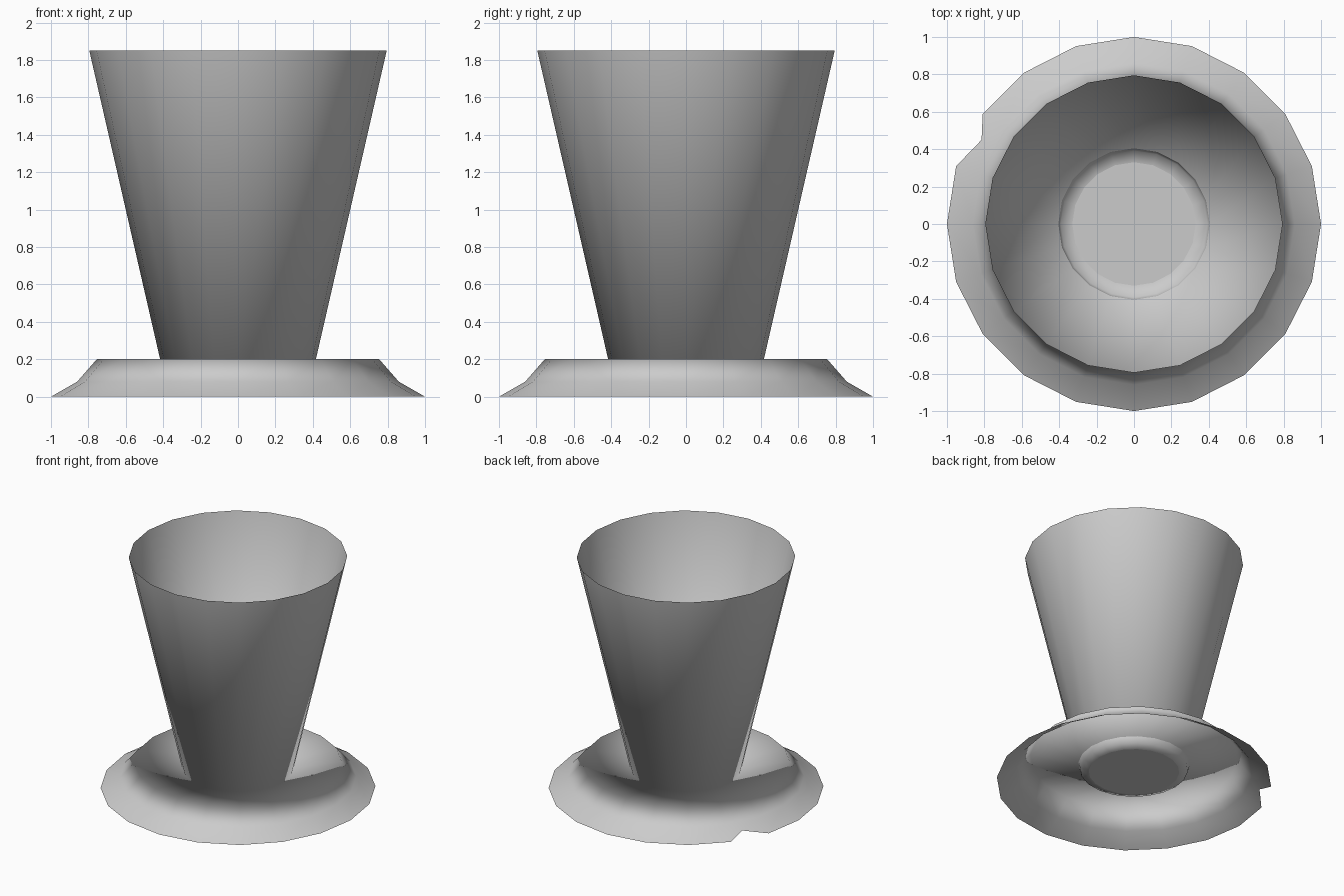
import bpy, bmesh, math

if "Cube" in bpy.data.objects:
    bpy.data.objects.remove(bpy.data.objects["Cube"])

SIDES = 20


def lathe(name, profile, cap=False, flip=None, notch=None):
    """Revolve (radius, z) points into a thin open shell."""
    bm = bmesh.new()
    rings = []
    for r, z in profile:
        rings.append([bm.verts.new((r * math.cos(2 * math.pi * i / SIDES),
                                    r * math.sin(2 * math.pi * i / SIDES), z))
                      for i in range(SIDES)])
    for k, (a, b) in enumerate(zip(rings, rings[1:])):
        for i in range(SIDES):
            j = (i + 1) % SIDES
            quad = (a[i], a[j], b[j], b[i])
            bm.faces.new(quad[::-1] if k == flip else quad)
    for f in bm.faces:
        f.smooth = True
    # flat-shaded disc closing the first ring
    if cap:
        bm.faces.new([bm.verts.new(v.co) for v in rings[0]])
    # small chip in the outer edge
    if notch:
        seg, pos = notch
        v = rings[0][seg]
        edge = bm.edges.get((v, rings[0][seg + 1]))
        mid = bmesh.utils.edge_split(edge, v, 0.5)[1]
        mid.co = pos
    mesh = bpy.data.meshes.new(name)
    bm.to_mesh(mesh)
    bm.free()
    obj = bpy.data.objects.new(name, mesh)
    bpy.context.collection.objects.link(obj)
    return obj


# Sloping skirt, shallow dish and tapered open cup as one thin shell
lathe("cup_and_base",
      [(1.0, 0.0), (0.86, 0.08), (0.755, 0.20), (0.405, 0.15), (0.795, 1.85)],
      flip=2, notch=(8, (-0.815, 0.45, 0.04)))

# Rounded-in cup bottom below the dish
lathe("cup_bottom", [(0.33, 0.085), (0.392, 0.10), (0.405, 0.15)], cap=True)
